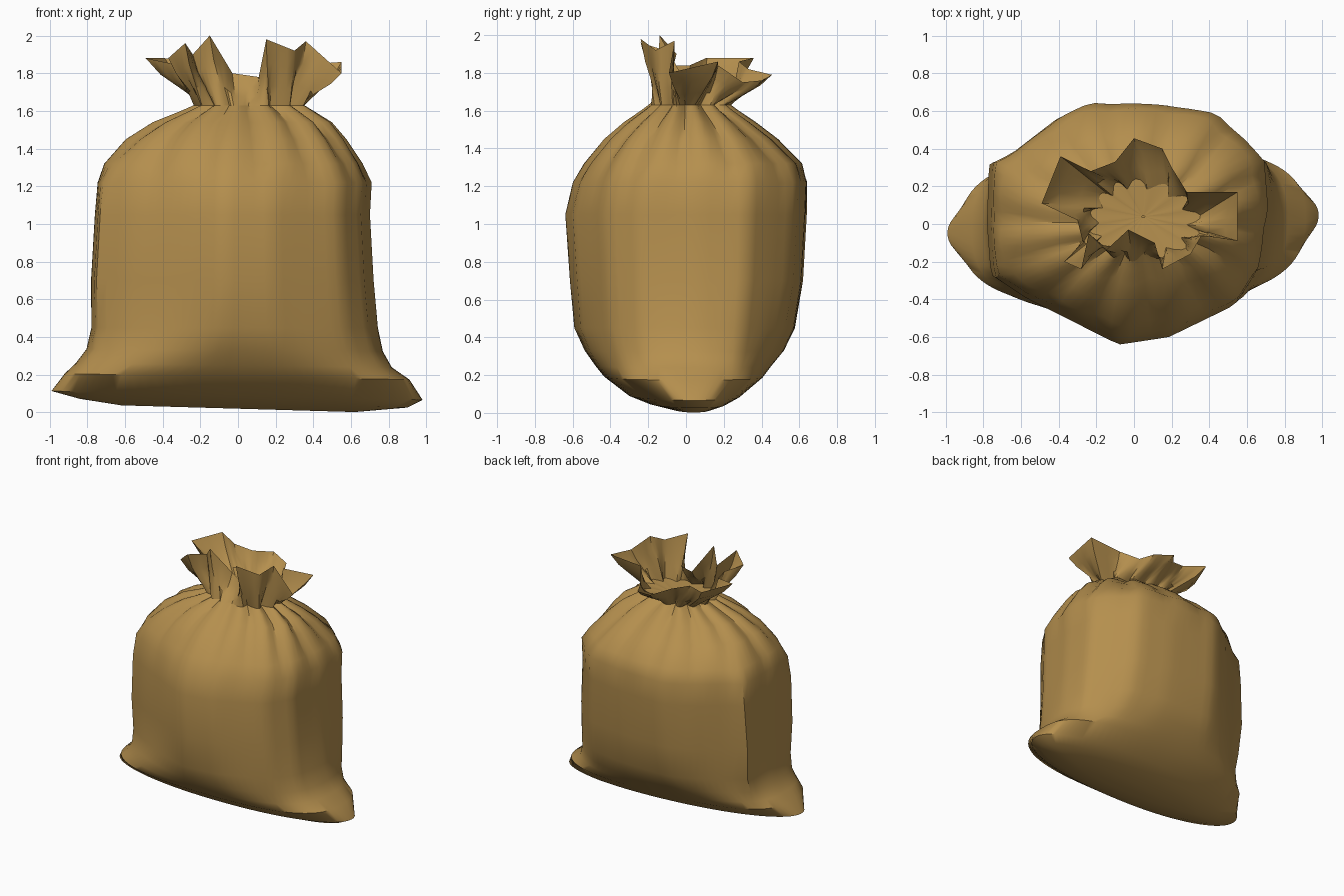
import bpy, math

if "Cube" in bpy.data.objects:
    bpy.data.objects.remove(bpy.data.objects["Cube"])

N = 84          # segments around the sack
TAU = 2 * math.pi

cloth = bpy.data.materials.new("tan cloth")
cloth.diffuse_color = (0.46, 0.275, 0.076, 1)
cloth.use_nodes = True
cloth.node_tree.nodes["Principled BSDF"].inputs["Base Color"].default_value = cloth.diffuse_color

# Body rings: z, left, right, front, back, roundness, pleat depth, share of OUTLINE
RINGS = [
    (0.02, .62, .62, .08, .12, 2.0, 0, 0),
    (0.05, .84, .90, .20, .20, 2.2, 0, 0),
    (0.09, .99, .98, .30, .28, 2.1, 0, 0),
    (0.19, .92, .91, .43, .40, 2.7, 0, 0),
    (0.25, .86, .82, .48, .45, 2.6, 0, .1),
    (0.33, .80, .78, .54, .52, 2.4, 0, .4),
    (0.45, .77, .76, .60, .58, 2.2, 0, .8),
    (0.70, .77, .74, .625, .62, 2.2, 0, 1),
    (1.05, .75, .72, .65, .64, 2.2, 0, 1),
    (1.22, .74, .73, .61, .645, 2.2, .01, 1),
    (1.32, .71, .68, .55, .62, 2.1, .04, .8),
    (1.45, .60, .59, .44, .49, 2.0, .09, .5),
    (1.54, .46, .51, .33, .37, 2.0, .14, .2),
    (1.60, .31, .41, .24, .28, 2.0, .20, 0),
    (1.63, .24, .36, .20, .24, 2.0, .25, 0),
]

# Body outline seen from above: flat side panels, round back, wedge front
OUTLINE = [
    (.72, .07), (.71, .33), (.58, .47), (.45, .59), (.17, .64), (-.23, .65),
    (-.40, .57), (-.64, .38), (-.74, .33), (-.75, 0), (-.73, -.28), (-.57, -.39),
    (-.08, -.64), (.19, -.60), (.55, -.43), (.67, -.25),
]

# Ruffled rim, anticlockwise from the right
RIM = [
    (.55, -.09, 1.80), (.55, .17, 1.86), (.28, .17, 1.84), (.20, .30, 1.75),
    (.15, .40, 1.76), (0, .455, 1.79), (-.10, .33, 1.82), (-.23, .28, 1.86),
    (-.39, .36, 1.88), (-.49, .11, 1.88), (-.30, .02, 1.84), (-.27, -.10, 1.84),
    (-.37, -.20, 1.88), (-.28, -.24, 1.96), (-.24, -.05, 1.90), (-.15, -.14, 2.0),
    (-.03, -.03, 1.80), (.11, -.10, 1.78), (.15, -.24, 1.98), (.30, -.16, 1.92),
    (.36, -.06, 1.97),
]


def outline_point(a):
    """Where a ray at angle a leaves the outline, in units of the body size."""
    c, s = math.cos(a), math.sin(a)
    unit = [(x / .74, y / .65) for x, y in OUTLINE]
    for (x1, y1), (x2, y2) in zip(unit, unit[1:] + unit[:1]):
        d1, d2 = c * y1 - s * x1, c * y2 - s * x2
        if d1 <= 0 < d2 and c * x1 + s * y1 > 0:
            t = -d1 / (d2 - d1)
            return x1 + (x2 - x1) * t, y1 + (y2 - y1) * t
    return c, s


def body_ring(z, left, right, front, back, p, pleat, share):
    pts = []
    low = max(0, 1 - z / 0.45)          # corner skew fades upwards
    for i in range(N):
        a = TAU * i / N - 0.1
        c, s = math.cos(a), math.sin(a)
        fold = 1 - pleat * (1 - abs(math.sin(7 * a + 0.3)))
        ox, oy = outline_point(a)
        x = math.copysign(abs(c) ** (2 / p), c)
        y = math.copysign(abs(s) ** (2 / p), s)
        x = (x + (ox - x) * share) * (right if c > 0 else left) * fold
        y = (y + (oy - y) * share) * (back if s > 0 else front) * fold
        pts.append((x, y + 0.06 * x * low, z - 0.03 * x * low))
    return pts


def rim_ring():
    pts = []
    step = N // len(RIM)
    for i in range(N):
        p, q = RIM[i // step], RIM[(i // step + 1) % len(RIM)]
        t = (i % step) / step
        pts.append(tuple(u + (v - u) * t for u, v in zip(p, q)))
    return pts


def blend(r1, r2, t, tz):
    return [(a[0] + (b[0] - a[0]) * t, a[1] + (b[1] - a[1]) * t,
             a[2] + (b[2] - a[2]) * tz) for a, b in zip(r1, r2)]


def loft(name, rings, cap=False):
    verts = [v for r in rings for v in r]
    faces = []
    for k in range(len(rings) - 1):
        for i in range(N):
            j = (i + 1) % N
            faces.append((k * N + i, k * N + j, (k + 1) * N + j, (k + 1) * N + i))
    if cap:
        faces.append(tuple(reversed(range(N))))
    me = bpy.data.meshes.new(name)
    me.from_pydata(verts, [], faces)
    me.materials.append(cloth)
    ob = bpy.data.objects.new(name, me)
    bpy.context.collection.objects.link(ob)
    bpy.ops.object.select_all(action='DESELECT')
    ob.select_set(True)
    bpy.context.view_layer.objects.active = ob
    bpy.ops.object.shade_smooth_by_angle(angle=math.radians(40))
    return ob


# Sack body with flared bottom corners and pleated shoulders
rings = [body_ring(*r) for r in RINGS]
loft("sack_body", rings, cap=True)

# Open ruffle above the tie
neck, rim = rings[-1], rim_ring()
loft("sack_ruffle", [neck, blend(neck, rim, .35, .3), blend(neck, rim, .75, .65), rim])

# Gathered cloth closing the neck
centre = [(0.05, 0.04, 1.62)] * N
loft("gathered_neck", [neck, blend(neck, centre, .97, .97)])
